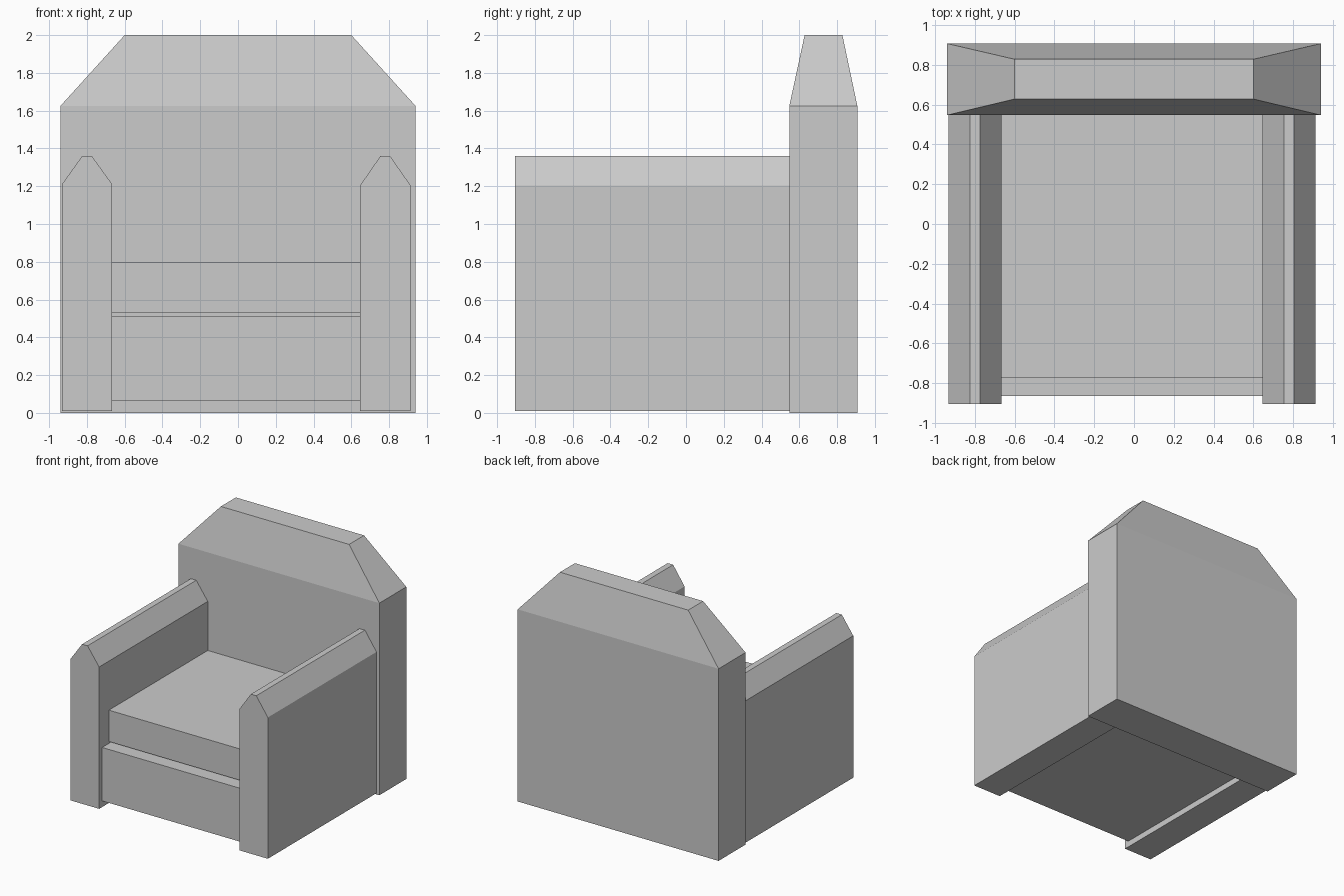
import bpy
import bmesh

# Remove the default cube
cube = bpy.data.objects.get("Cube")
if cube:
    bpy.data.objects.remove(cube, do_unlink=True)

# Single upholstery colour
GREY = (0.6, 0.6, 0.6, 1.0)
fabric = bpy.data.materials.new("light_grey_fabric")
fabric.use_nodes = True
fabric.diffuse_color = GREY
shader = fabric.node_tree.nodes["Principled BSDF"]
shader.inputs["Base Color"].default_value = GREY
shader.inputs["Roughness"].default_value = 0.8


def block(name, x, y, z, crown=None):
    """Box from x, y, z ranges; crown = (x range, y range, z) tapers on top."""
    bm = bmesh.new()
    bmesh.ops.create_cube(bm, size=1)
    for v in bm.verts:
        v.co = [r[c > 0] for r, c in zip((x, y, z), v.co)]
    if crown:
        cx, cy, cz = crown
        top = max(bm.faces, key=lambda f: f.calc_center_median().z)
        raised = bmesh.ops.extrude_discrete_faces(bm, faces=[top])["faces"][0]
        mid_x, mid_y = sum(x) / 2, sum(y) / 2
        for v in raised.verts:
            v.co = (cx[v.co.x > mid_x], cy[v.co.y > mid_y], cz)
    bmesh.ops.recalc_face_normals(bm, faces=bm.faces)
    mesh = bpy.data.meshes.new(name)
    bm.to_mesh(mesh)
    bm.free()
    mesh.materials.append(fabric)
    obj = bpy.data.objects.new(name, mesh)
    bpy.context.collection.objects.link(obj)
    return obj


FRONT, BACK_FACE = -0.905, 0.547
INNER = (-0.666, 0.647)

# Backrest with a tapered top
block("backrest", (-0.94, 0.94), (BACK_FACE, 0.907), (0, 1.625),
      crown=((-0.6, 0.6), (0.628, 0.828), 2.0))

# Armrests with bevelled tops
for name, x0, base_z, shoulder in (("right_armrest", -0.932, 0.01, 1.21),
                                   ("left_armrest", 0.647, 0.01, 1.205)):
    block(name, (x0, x0 + 0.266), (FRONT, BACK_FACE), (base_z, shoulder),
          crown=((x0 + 0.107, x0 + 0.158), (FRONT, BACK_FACE), 1.36))

# Seat base and loose cushion
block("seat_base", INNER, (-0.865, BACK_FACE), (0.062, 0.514))
block("seat_cushion", INNER, (-0.775, BACK_FACE), (0.53, 0.795))
